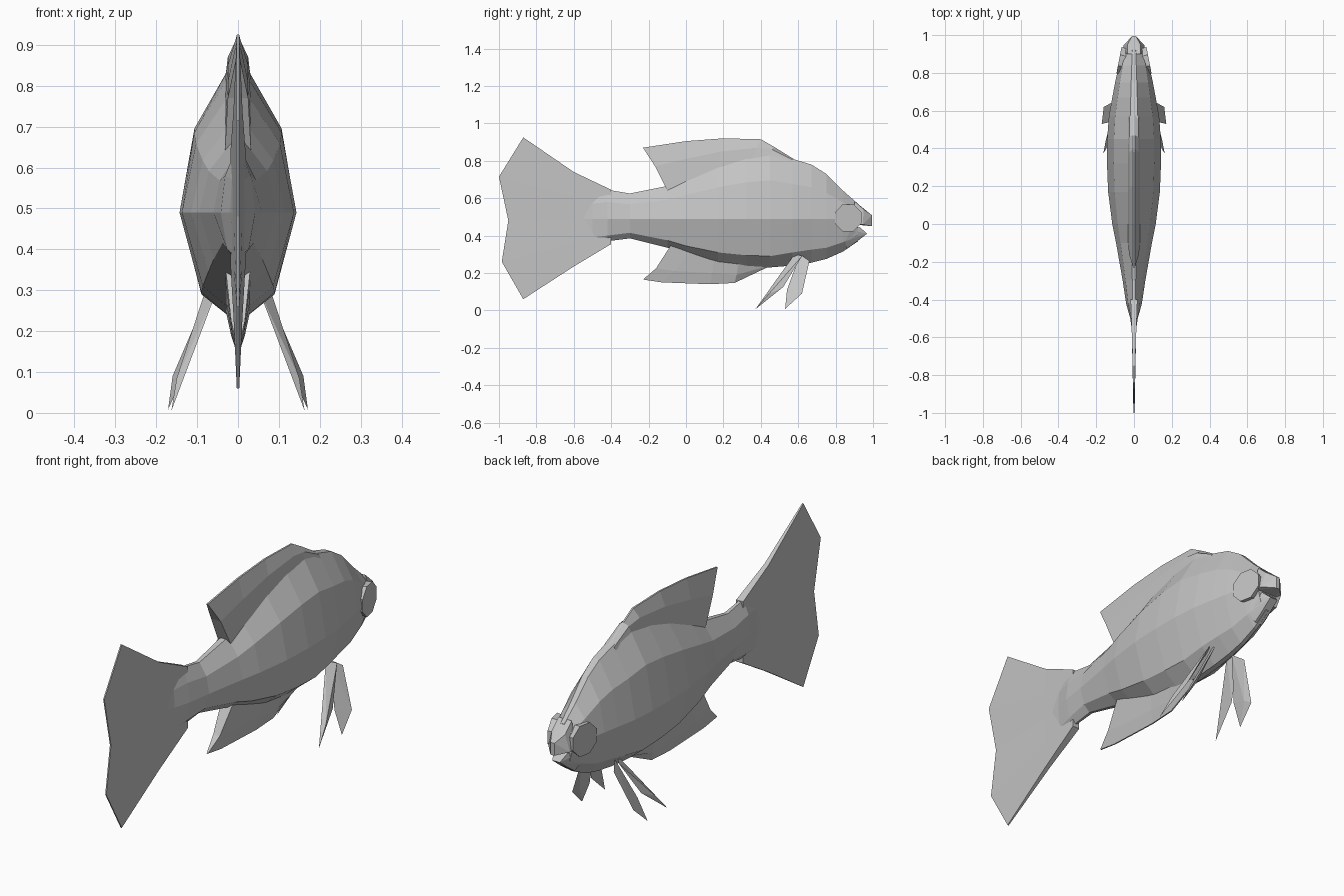
import bpy, bmesh, math
from mathutils import Matrix

cube = bpy.data.objects.get("Cube")
if cube:
    bpy.data.objects.remove(cube, do_unlink=True)

grey = bpy.data.materials.new("plain grey")
grey.use_nodes = True
colour = (0.55, 0.55, 0.55, 1)
grey.diffuse_color = colour
grey.node_tree.nodes["Principled BSDF"].inputs["Base Color"].default_value = colour


def finish(name, bm):
    """Turn a bmesh into a flat shaded grey object."""
    bmesh.ops.recalc_face_normals(bm, faces=bm.faces[:])
    mesh = bpy.data.meshes.new(name)
    bm.to_mesh(mesh)
    bm.free()
    mesh.materials.append(grey)
    obj = bpy.data.objects.new(name, mesh)
    bpy.context.collection.objects.link(obj)
    return obj


def loft(name, rings):
    """Skin a list of closed rings and cap both ends."""
    bm = bmesh.new()
    loops = [[bm.verts.new(p) for p in ring] for ring in rings]
    for a, b in zip(loops, loops[1:]):
        for i in range(len(a)):
            j = (i + 1) % len(a)
            bm.faces.new((a[i], a[j], b[j], b[i]))
    bm.faces.new(loops[0])
    bm.faces.new(loops[-1])
    return finish(name, bm)


def blade(name, rows, widths):
    """Fin made of (y, z) rows from root to tip, each with a half width."""
    bm = bmesh.new()
    sides = []
    for sign in (1, -1):
        sides.append([[bm.verts.new((sign * w, y, z)) for y, z in row]
                      for row, w in zip(rows, widths)])
    for grid in sides:
        for a, b in zip(grid, grid[1:]):
            for i in range(len(a) - 1):
                bm.faces.new((a[i], a[i + 1], b[i + 1], b[i]))
    # close the rim between the two sides
    rims = [grid[0] + [r[-1] for r in grid[1:-1]] + grid[-1][::-1]
            + [r[0] for r in grid[-2:0:-1]] for grid in sides]
    left, right = rims
    for i in range(len(left)):
        j = (i + 1) % len(left)
        bm.faces.new((left[i], left[j], right[j], right[i]))
    return finish(name, bm)


def hull(name, points, side=1, mirrored=False):
    """Faceted solid around a few points, optionally symmetric."""
    bm = bmesh.new()
    for x, y, z in points:
        bm.verts.new((side * x, y, z))
        if mirrored and x:
            bm.verts.new((-x, y, z))
    result = bmesh.ops.convex_hull(bm, input=bm.verts[:])
    bmesh.ops.delete(bm, geom=[v for v in bm.verts if not v.link_faces], context="VERTS")
    return finish(name, bm)


def body_ring(y, top, low, bottom, width):
    """Faceted cross-section with shoulder, middle and belly ridges."""
    middle = 0.49
    shoulder = middle + 0.58 * (top - middle)
    half = [(0.15 * width, top), (0.75 * width, shoulder), (width, middle),
            (0.63 * width, low), (0.1 * width, bottom)]
    return ([(x, y, z) for x, z in half]
            + [(-x, y, z) for x, z in reversed(half)])


# Body: position, back, belly ridge, keel, half width
stations = [
    (-.6, .55, .4, .38, .005),
    (-.5, .63, .39, .37, .02),
    (-.42, .645, .4, .37, .042),
    (-.3, .625, .415, .385, .06),
    (-.1, .665, .375, .335, .095),
    (0, .71, .345, .305, .115),
    (.17, .78, .31, .25, .137),
    (.32, .825, .295, .23, .143),
    (.45, .845, .29, .23, .142),
    (.57, .81, .31, .24, .133),
    (.67, .78, .325, .255, .115),
    (.75, .73, .335, .275, .1),
    (.84, .64, .365, .315, .08),
    (.92, .57, .405, .37, .06),
]
loft("body", [body_ring(*s) for s in stations])

# Snout and lower jaw
hull("snout", [(.06, .9, .46), (.035, .9, .585), (.056, .945, .46), (.035, .95, .54),
               (.01, .995, .45), (.01, .995, .508)], mirrored=True)
hull("lower_jaw", [(.05, .85, .37), (.058, .88, .43), (.02, .86, .33),
                   (.035, .93, .445), (.02, .968, .41), (.02, .91, .365)], mirrored=True)

# Tail fin
blade("tail_fin", [
    [(-.4, .645), (-.4, .57), (-.4, .49), (-.4, .43), (-.4, .355)],
    [(-.6, .74), (-.6, .61), (-.6, .48), (-.6, .36), (-.6, .235)],
    [(-.87, .925), (-1, .715), (-.95, .48), (-.985, .26), (-.87, .06)],
], [.018, .011, .003])

# Dorsal fin with its stout leading spine
blade("dorsal_fin", [
    [(-.1, .64), (0, .69), (.17, .76), (.35, .81), (.45, .82), (.57, .79)],
    [(-.165, .77), (0, .81), (.19, .85), (.38, .87), (.46, .86), (.57, .805)],
    [(-.23, .87), (0, .905), (.2, .92), (.4, .915), (.47, .875), (.575, .81)],
], [.032, .025, .004])

# Anal fin
blade("anal_fin", [
    [(-.08, .35), (.03, .32), (.15, .28), (.28, .25), (.43, .25)],
    [(-.16, .225), (-.06, .21), (.14, .2), (.27, .19), (.43, .235)],
    [(-.23, .165), (-.13, .15), (.13, .14), (.26, .147), (.43, .228)],
], [.03, .017, .003])

for label, side in (("left", 1), ("right", -1)):
    # Forked belly fin
    hull(label + "_belly_fin_rear", [
        (.05, .583, .304), (.083, .62, .29), (.115, .48, .14),
        (.13, .52, .125), (.15, .44, .085), (.163, .37, .005)], side)
    hull(label + "_belly_fin_front", [
        (.055, .61, .3), (.085, .66, .265), (.125, .54, .11),
        (.16, .62, .09), (.135, .6, .1), (.171, .53, .008)], side)

    # Flat eight-sided eye, turned slightly forward
    bm = bmesh.new()
    bmesh.ops.create_cone(bm, cap_ends=True, segments=8, radius1=.07, radius2=.078, depth=.05,
                          matrix=Matrix.Rotation(math.pi / 8, 4, "Z"))
    eye = finish(label + "_eye", bm)
    turn = Matrix.Rotation(side * 0.19, 4, "Z")
    eye.matrix_world = (Matrix.Translation((side * .055, .862, .495)) @ turn
                        @ Matrix.Rotation(side * math.pi / 2, 4, "Y"))
